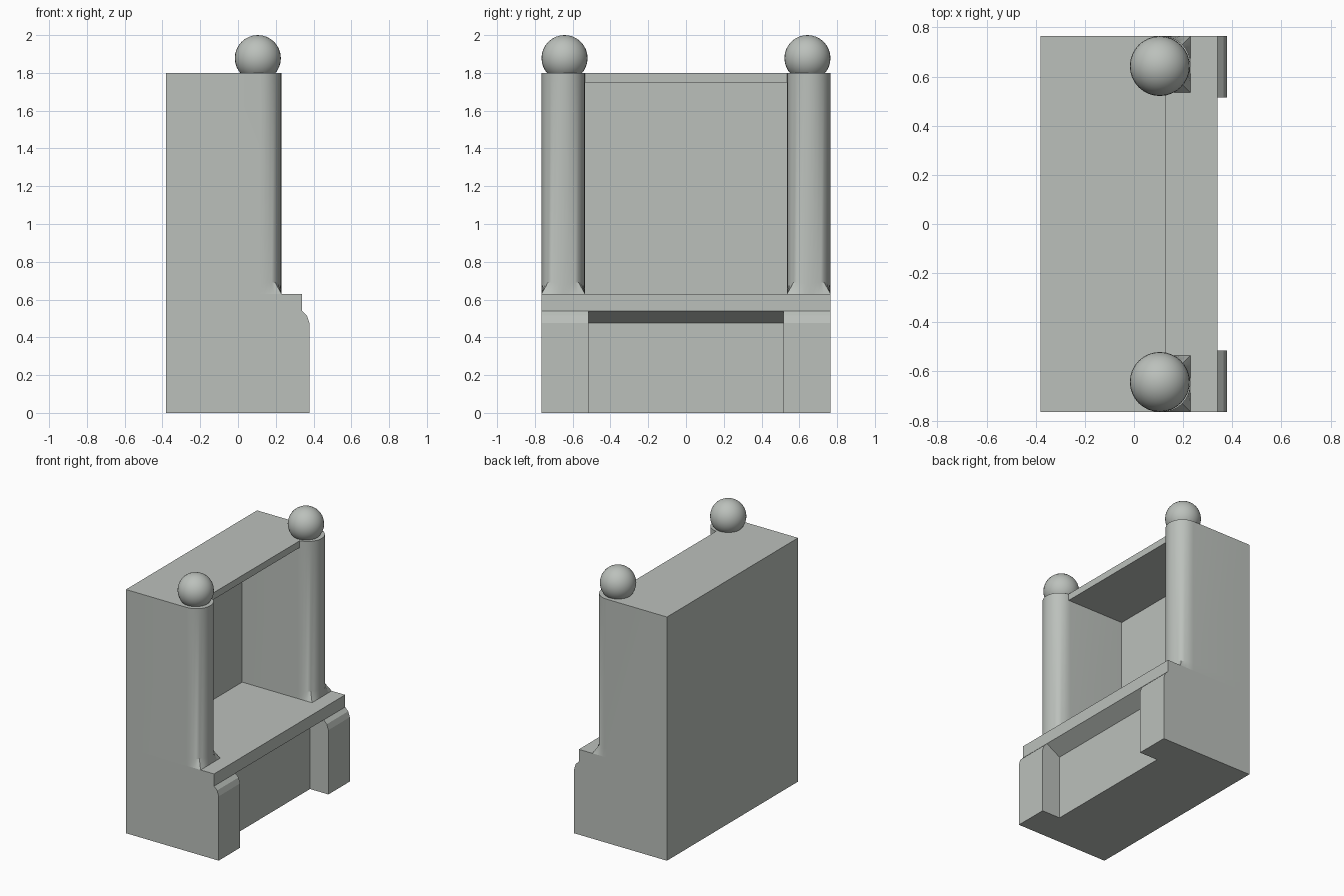
import bpy, bmesh, math

cube = bpy.data.objects.get("Cube")
if cube:
    bpy.data.objects.remove(cube, do_unlink=True)

stone = bpy.data.materials.new("pale_grey_stone")
stone.use_nodes = True
GREY = (0.50, 0.53, 0.50, 1)
stone.diffuse_color = GREY
stone.node_tree.nodes["Principled BSDF"].inputs["Base Color"].default_value = GREY

HALF = 0.765          # half of the total width
BACK = -0.38
COL_X, COL_Y, COL_R = 0.115, 0.65, 0.115
SHELF_Z, TOP_Z = 0.63, 1.8


def loft(name, rings):
    """Join equal rings of points into a closed solid."""
    bm = bmesh.new()
    loops = [[bm.verts.new(p) for p in ring] for ring in rings]
    n = len(loops[0])
    for a, b in zip(loops, loops[1:]):
        for i in range(n):
            j = (i + 1) % n
            bm.faces.new((a[i], a[j], b[j], b[i]))
    bm.faces.new(loops[0])
    bm.faces.new(loops[-1])
    bmesh.ops.recalc_face_normals(bm, faces=bm.faces)
    mesh = bpy.data.meshes.new(name)
    bm.to_mesh(mesh)
    bm.free()
    mesh.materials.append(stone)
    obj = bpy.data.objects.new(name, mesh)
    bpy.context.collection.objects.link(obj)
    return obj


def extrude(name, profile, y0, y1):
    """Run an x-z profile along y."""
    return loft(name, [[(x, y, z) for x, z in profile] for y in (y0, y1)])


def smooth(obj, angle):
    bpy.ops.object.select_all(action='DESELECT')
    obj.select_set(True)
    bpy.context.view_layer.objects.active = obj
    bpy.ops.object.shade_smooth_by_angle(angle=math.radians(angle))


def wall_ring(y, z, square):
    """Outline of a side wall: straight back, round or square front."""
    pts = [(BACK, y + COL_R, z), (BACK, y - COL_R, z)]
    steps = 16
    for i in range(steps + 1):
        a = math.pi * (i / steps - 0.5)
        c, s = math.cos(a), math.sin(a)
        k = COL_R / max(abs(c), abs(s)) if square else COL_R
        pts.append((COL_X + c * k, y + s * k, z))
    return pts


# Base with a recessed front panel under a sloping ledge
extrude("base", [(BACK, 0), (0.228, 0), (0.228, 0.475), (0.34, 0.54),
                 (0.34, SHELF_Z), (BACK, SHELF_Z)], -HALF, HALF)

# Back panel and top board
extrude("back_panel", [(BACK, SHELF_Z), (-0.34, SHELF_Z), (-0.34, 1.75), (BACK, 1.75)],
        -0.535, 0.535)
extrude("top_board", [(BACK, 1.75), (0.13, 1.75), (0.13, TOP_Z), (BACK, TOP_Z)],
        -0.535, 0.535)

leg_profile = [(0.228, 0), (0.378, 0), (0.378, 0.475), (0.365, 0.515),
               (0.34, 0.54), (0.228, 0.475)]
for side, label in ((1, "left"), (-1, "right")):
    # Front leg with a softened top edge
    extrude("leg_" + label, leg_profile, side * 0.515, side * HALF)

    # Side wall ending in a round column that flares to a square foot
    y = side * COL_Y
    wall = loft("side_wall_" + label, [wall_ring(y, SHELF_Z, True),
                                       wall_ring(y, 0.69, False),
                                       wall_ring(y, TOP_Z, False)])
    smooth(wall, 30)

    # Ball finial
    bpy.ops.mesh.primitive_uv_sphere_add(segments=32, ring_count=16, radius=0.122,
                                         location=(0.105, side * 0.643, 1.878))
    ball = bpy.context.object
    ball.name = "finial_" + label
    ball.data.materials.append(stone)
    smooth(ball, 40)
